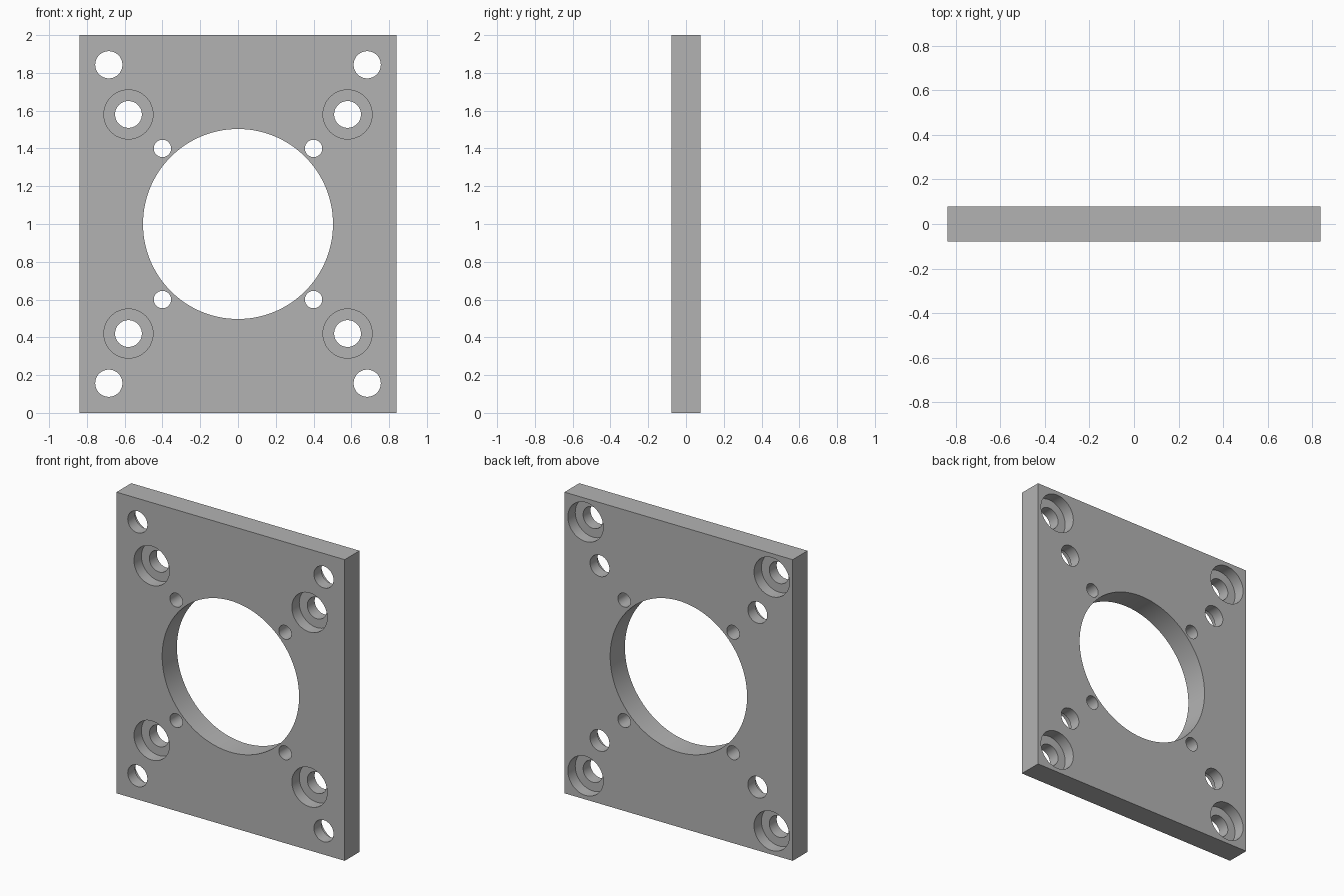
import bpy, bmesh, math

if "Cube" in bpy.data.objects:
    bpy.data.objects.remove(bpy.data.objects["Cube"])

WIDTH, THICK, HEIGHT = 1.677, 0.155, 2.0
MID = HEIGHT / 2
OUT = THICK          # cutters end well outside the plate

grey = bpy.data.materials.new("machined grey")
grey.use_nodes = True
colour = (0.45, 0.45, 0.45, 1)
grey.diffuse_color = colour
grey.node_tree.nodes["Principled BSDF"].inputs["Base Color"].default_value = colour


def make_object(name, bm):
    bmesh.ops.recalc_face_normals(bm, faces=bm.faces)
    mesh = bpy.data.meshes.new(name)
    bm.to_mesh(mesh)
    bm.free()
    mesh.materials.append(grey)
    obj = bpy.data.objects.new(name, mesh)
    bpy.context.collection.objects.link(obj)
    return obj


def add_turned_cutter(bm, x, z, profile, sides):
    """Closed solid of revolution along y from (radius, y) steps."""
    rings = []
    for radius, y in profile:
        angles = [math.tau * i / sides for i in range(sides)]
        rings.append([bm.verts.new((x + radius * math.cos(a), y, z + radius * math.sin(a)))
                      for a in angles])
    for a, b in zip(rings, rings[1:]):
        for i in range(sides):
            j = (i + 1) % sides
            bm.faces.new((a[i], a[j], b[j], b[i]))
    bm.faces.new(rings[0])
    bm.faces.new(rings[-1])


def straight(radius):
    return [(radius, -OUT), (radius, OUT)]


def counterbored(bore, hole, side):
    """Wide bore to mid thickness from one side (-1 front, 1 back), then a narrow hole."""
    return [(bore, side * OUT), (bore, 0), (hole, 0), (hole, -side * OUT)]


# Plate blank
bm = bmesh.new()
bmesh.ops.create_cube(bm, size=1)
bmesh.ops.scale(bm, vec=(WIDTH, THICK, HEIGHT), verts=bm.verts)
bmesh.ops.translate(bm, vec=(0, 0, MID), verts=bm.verts)
plate = make_object("mounting_plate", bm)

# Central opening, and the three hole patterns mirrored to all four quadrants
bm = bmesh.new()
add_turned_cutter(bm, 0, MID, straight(0.503), 128)
for sx in (-1, 1):
    for sz in (-1, 1):
        for dx, dz, profile in (
            (0.40, 0.40, straight(0.046)),
            (0.58, 0.58, counterbored(0.13, 0.071, -1)),
            (0.684, 0.843, counterbored(0.13, 0.072, 1)),
        ):
            add_turned_cutter(bm, sx * dx, MID + sz * dz, profile, 48)
cutter = make_object("hole_cutters", bm)
cutter.hide_render = True

# Cut the holes
cut = plate.modifiers.new("holes", 'BOOLEAN')
cut.operation = 'DIFFERENCE'
cut.solver = 'EXACT'
cut.object = cutter
bpy.ops.object.select_all(action='DESELECT')
plate.select_set(True)
bpy.context.view_layer.objects.active = plate
bpy.ops.object.modifier_apply(modifier=cut.name)
bpy.data.objects.remove(cutter)
bpy.ops.object.shade_smooth_by_angle(angle=math.radians(30))
